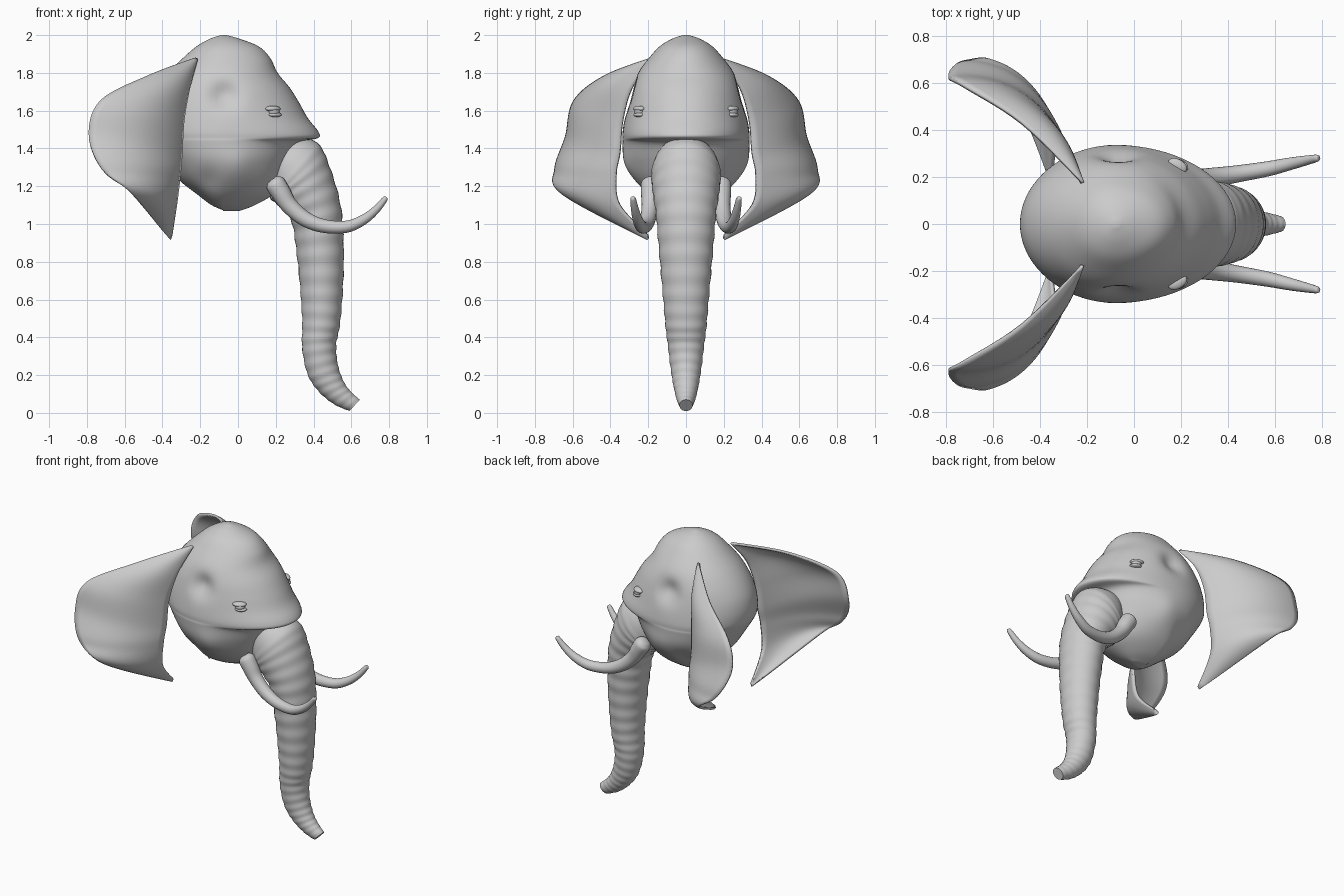
import bpy, bmesh, math
from mathutils import Vector

if "Cube" in bpy.data.objects:
    bpy.data.objects.remove(bpy.data.objects["Cube"], do_unlink=True)

grey = bpy.data.materials.new("plain grey")
grey.use_nodes = True
grey.diffuse_color = (0.6, 0.6, 0.6, 1)
bsdf = next(n for n in grey.node_tree.nodes if n.type == 'BSDF_PRINCIPLED')
bsdf.inputs["Base Color"].default_value = (0.6, 0.6, 0.6, 1)
bsdf.inputs["Roughness"].default_value = 0.7


def spline(points, steps):
    """Smooth curve through points of any dimension."""
    out, last = [], len(points) - 1
    for i in range(last):
        a, b = points[max(i - 1, 0)], points[i]
        c, d = points[i + 1], points[min(i + 2, last)]
        for s in range(steps):
            t = s / steps
            out.append([q + 0.5 * t * (r - p + t * (2 * p - 5 * q + 4 * r - w + t * (3 * (q - r) + w - p)))
                        for p, q, r, w in zip(a, b, c, d)])
    out.append(list(points[-1]))
    return out


def skin(name, rows, closed=True, thickness=0):
    """Join rows of points into one smooth surface."""
    bm = bmesh.new()
    grid = [[bm.verts.new(p) for p in row] for row in rows]
    n = len(grid[0])
    for r, s in zip(grid, grid[1:]):
        for j in range(n if closed else n - 1):
            k = (j + 1) % n
            bm.faces.new((r[j], r[k], s[k], s[j]))
    if closed:
        bm.faces.new(grid[0])
        bm.faces.new(grid[-1])
    bmesh.ops.recalc_face_normals(bm, faces=bm.faces)
    mesh = bpy.data.meshes.new(name)
    bm.to_mesh(mesh)
    bm.free()
    mesh.materials.append(grey)
    ob = bpy.data.objects.new(name, mesh)
    bpy.context.collection.objects.link(ob)
    if thickness:
        mod = ob.modifiers.new("thickness", 'SOLIDIFY')
        mod.thickness, mod.offset = thickness, 0
    finish(ob)
    return ob


def finish(ob):
    bpy.ops.object.select_all(action='DESELECT')
    ob.select_set(True)
    bpy.context.view_layer.objects.active = ob
    bpy.ops.object.shade_smooth_by_angle(angle=math.radians(50))


def angles(n):
    return [2 * math.pi * i / n for i in range(n)]


# Head: egg-shaped level slices (height, back, front, half width)
slices = [(1.07, -0.07, 0.01, 0.03), (1.10, -0.14, 0.09, 0.11), (1.16, -0.22, 0.19, 0.2),
          (1.24, -0.32, 0.24, 0.27), (1.34, -0.39, 0.28, 0.32), (1.43, -0.45, 0.33, 0.335),
          (1.455, -0.465, 0.425, 0.335), (1.49, -0.48, 0.425, 0.335), (1.56, -0.485, 0.37, 0.325),
          (1.64, -0.47, 0.325, 0.31), (1.72, -0.43, 0.275, 0.29), (1.8, -0.37, 0.21, 0.255),
          (1.88, -0.29, 0.17, 0.195), (1.94, -0.22, 0.11, 0.14), (1.98, -0.15, 0.01, 0.075),
          (2.0, -0.09, -0.06, 0.015)]
# Temple hollow, cheek swelling, jaw hollow: x, z, radius, push
dents = [(-0.07, 1.68, 0.07, -0.045), (0.0, 1.3, 0.09, 0.02), (-0.17, 1.23, 0.06, -0.02)]
rows = []
for z, back, front, w in spline(slices, 5):
    row = []
    for a in angles(72):
        c, s = math.cos(a), math.sin(a)
        x = -0.08 + c * ((front + 0.08) if c > 0 else (-0.08 - back))
        y = w * s
        for dx, dz, r, push in dents:
            y += push * s * abs(s) * math.exp(-((x - dx) ** 2 + (z - dz) ** 2) / r ** 2)
        row.append((x, y, z))
    rows.append(row)
skin("head", rows)

# Trunk: tilted oval slices (rear x, rear z, front x, front z, half width)
trunk = [(0.16, 1.26, 0.28, 1.47, 0.14), (0.17, 1.14, 0.42, 1.43, 0.18), (0.2, 1.11, 0.49, 1.29, 0.18),
         (0.28, 1.02, 0.545, 1.09, 0.16), (0.31, 0.85, 0.56, 0.87, 0.143), (0.33, 0.65, 0.555, 0.65, 0.125),
         (0.34, 0.48, 0.54, 0.47, 0.11), (0.34, 0.34, 0.52, 0.36, 0.095), (0.37, 0.2, 0.53, 0.25, 0.08),
         (0.43, 0.11, 0.56, 0.165, 0.065), (0.51, 0.045, 0.6, 0.11, 0.05), (0.59, 0.01, 0.645, 0.07, 0.035)]
rows = []
for i, (bx, bz, fx, fz, w) in enumerate(spline(trunk, 12)):
    ripple = 1 + 0.018 * min(1, i / 40) * math.sin(i * math.pi / 3)
    mid = Vector(((bx + fx) / 2, 0, (bz + fz) / 2))
    half = Vector(((fx - bx) / 2, 0, (fz - bz) / 2))
    rows.append([mid + ripple * (half * math.cos(a) + Vector((0, w * math.sin(a), 0))) for a in angles(40)])
skin("trunk", rows)

# Tusk path (x, y, z, radius); ear edges from the top root to the low tip
tusk = [(0.18, 0.185, 1.235, 0.03), (0.195, 0.185, 1.215, 0.052), (0.225, 0.187, 1.17, 0.052),
        (0.27, 0.19, 1.1, 0.045), (0.35, 0.2, 1.03, 0.041), (0.45, 0.215, 0.99, 0.036),
        (0.57, 0.235, 0.985, 0.032), (0.66, 0.255, 1.02, 0.027), (0.73, 0.27, 1.075, 0.021),
        (0.778, 0.28, 1.132, 0.015), (0.786, 0.281, 1.141, 0.006)]
inner = [(-0.22, 0.175, 1.87), (-0.26, 0.285, 1.72), (-0.29, 0.335, 1.55), (-0.3, 0.35, 1.38),
         (-0.31, 0.37, 1.26), (-0.33, 0.35, 1.1), (-0.355, 0.2, 0.94)]
outer = [(-0.225, 0.18, 1.875), (-0.48, 0.43, 1.78), (-0.73, 0.59, 1.65), (-0.79, 0.63, 1.47),
         (-0.72, 0.69, 1.29), (-0.56, 0.65, 1.16), (-0.36, 0.2, 0.92)]

for side, sign in (("left", 1), ("right", -1)):
    # Tusk swept along its path
    path = spline(tusk, 5)
    rows = []
    for i, (x, y, z, r) in enumerate(path):
        p, q = path[max(i - 1, 0)], path[min(i + 1, len(path) - 1)]
        along = (Vector(q[:3]) - Vector(p[:3])).normalized()
        u = along.cross(Vector((0, 1, 0))).normalized()
        v = along.cross(u)
        ring = [Vector((x, y, z)) + r * (u * math.cos(a) + v * math.sin(a)) for a in angles(20)]
        rows.append([(c.x, c.y * sign, c.z) for c in ring])
    skin(side + "_tusk", rows)

    # Ear sheet bowed outward between its two edges
    edges = list(zip(spline(inner, 7), spline(outer, 7)))
    rows = []
    for i, (a, b) in enumerate(edges):
        v = i / (len(edges) - 1)
        row = []
        for k in range(17):
            u = k / 16
            p = Vector(a).lerp(Vector(b), u)
            p += Vector((0.045, 0.085, 0)) * 4 * u * (1 - u) * math.sin(math.pi * v)
            row.append((p.x, p.y * sign, p.z))
        rows.append(row)
    skin(side + "_ear", rows, closed=False, thickness=0.016)

    # Eye with upper and lower lid: x, z, size
    for part, x, z, size in (("eyeball", 0.19, 1.595, (0.032, 0.026, 0.024)),
                             ("upper_lid", 0.185, 1.61, (0.044, 0.028, 0.016)),
                             ("lower_lid", 0.195, 1.578, (0.038, 0.027, 0.013))):
        bpy.ops.mesh.primitive_uv_sphere_add(segments=24, ring_count=12, radius=1,
                                             location=(x, 0.248 * sign, z), scale=size,
                                             rotation=(0, 0, -0.5 * sign))
        ob = bpy.context.object
        ob.name = side + "_" + part
        ob.data.materials.append(grey)
        finish(ob)
